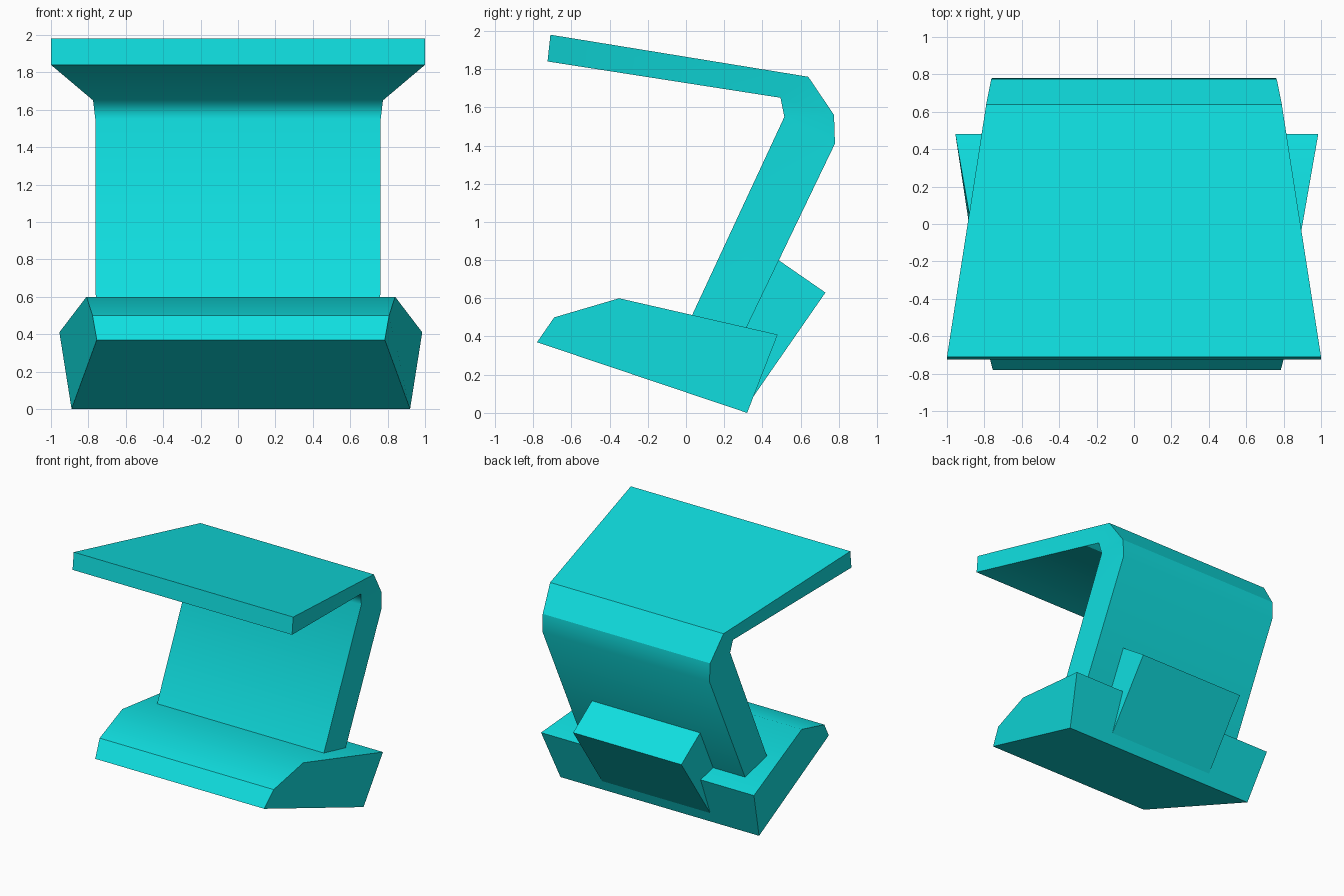
import bpy
import bmesh
import math

default = bpy.data.objects.get("Cube")
if default:
    bpy.data.objects.remove(default, do_unlink=True)

# Single flat colour
CYAN = (0.005, 0.74, 0.75, 1.0)
cyan = bpy.data.materials.new("bright_cyan")
cyan.use_nodes = True
cyan.diffuse_color = CYAN
cyan.node_tree.nodes["Principled BSDF"].inputs["Base Color"].default_value = CYAN


def tapered_extrusion(name, profile, caps=None, centre=0.0, soft=()):
    """Extrude a closed (y, z, half width) profile across x.

    caps lists the side faces by profile index; soft lists the profile points
    whose crosswise edge is shaded smooth whatever its angle."""
    bm = bmesh.new()
    right = [bm.verts.new((centre - w, y, z)) for y, z, w in profile]
    left = [bm.verts.new((centre + w, y, z)) for y, z, w in profile]
    count = len(profile)
    for i in range(count):
        j = (i + 1) % count
        bm.faces.new((right[i], right[j], left[j], left[i]))
    for cap in caps or [range(count)]:
        bm.faces.new([right[i] for i in cap])
        bm.faces.new([left[i] for i in cap])
    bmesh.ops.recalc_face_normals(bm, faces=bm.faces[:])

    # Smooth shading with sharp creases
    for face in bm.faces:
        face.smooth = True
    for edge in bm.edges:
        edge.smooth = edge.calc_face_angle() < math.radians(30.5)
    for i in soft:
        bm.edges.get((right[i], left[i])).smooth = True

    mesh = bpy.data.meshes.new(name)
    bm.to_mesh(mesh)
    bm.free()
    mesh.materials.append(cyan)
    obj = bpy.data.objects.new(name, mesh)
    bpy.context.collection.objects.link(obj)
    return obj


# Wedge-shaped foot, wider towards the back
tapered_extrusion("base", [
    (-0.78, 0.37, 0.77),
    (-0.69, 0.50, 0.793),
    (-0.35, 0.60, 0.825),
    (0.48, 0.41, 0.97),
    (0.32, 0.00, 0.905),
], centre=0.015)

# Leaning back wall that bends forward into a flared top plate
tapered_extrusion("wall_and_top_plate", [
    (-0.71, 1.98, 1.00),
    (0.64, 1.76, 0.79),
    (0.775, 1.56, 0.763),
    (0.78, 1.41, 0.76),
    (0.27, 0.35, 0.76),
    (-0.02, 0.40, 0.76),
    (0.515, 1.55, 0.763),
    (0.495, 1.65, 0.775),
    (-0.725, 1.84, 1.00),
], caps=[(0, 1, 7, 8), (1, 2, 7), (2, 3, 6, 7), (3, 4, 5, 6)], soft=(6, 7))

# Tilted block bracing the wall from behind
tapered_extrusion("rear_block", [
    (0.47, 0.81, 0.493),
    (0.73, 0.63, 0.493),
    (0.335, 0.06, 0.493),
    (0.10, 0.26, 0.493),
], centre=0.024)
